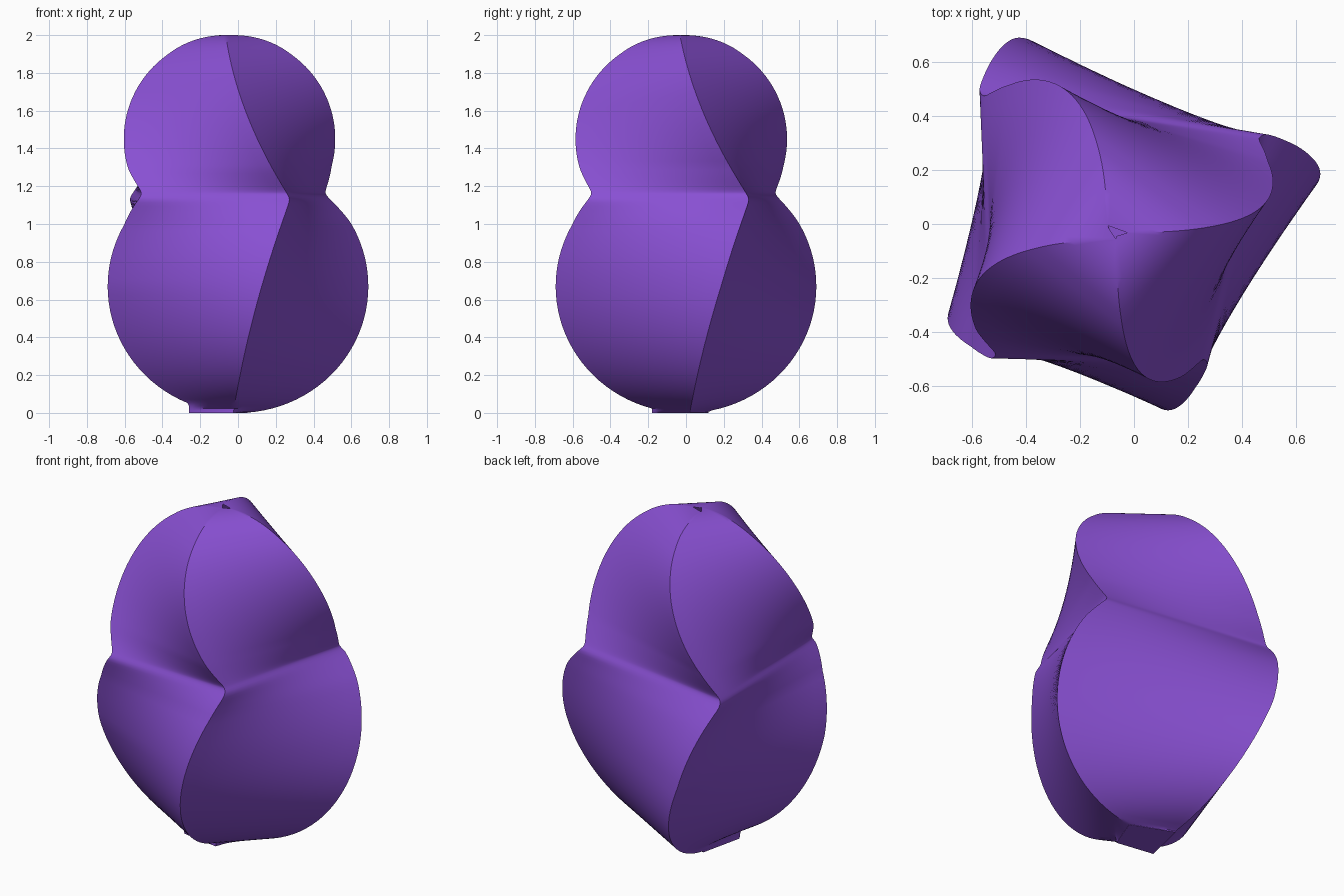
import bpy, bmesh, math
from mathutils import Vector

if "Cube" in bpy.data.objects:
    bpy.data.objects.remove(bpy.data.objects["Cube"])

LOWER_TOP, STEPS, SIDE = 1.165, 44, 12


def soft_max(a, b, k=0.03):
    return 0.5 * (a + b + math.sqrt((a - b) ** 2 + k * k)) if abs(a - b) < 0.3 else max(a, b)


def reach(z):
    # two stacked round lobes
    low = 0.69 * math.sqrt(max(0, 1 - ((z - 0.67) / 0.67) ** 2))
    up = 0.555 * math.sqrt(max(0, 1 - ((z - 1.45) / 0.55) ** 2))
    return soft_max(low, up) if 1.0 < z < 1.35 else max(low, up)


def sway(z):
    # sideways swing of each corner edge, strongest at the waist
    u = 2 - z
    upper = -0.065 + 0.144 * u + 0.292 * u * u
    lower = -0.025 + 0.161 * z + 0.095 * z * z
    return -soft_max(-upper, -lower, 0.015)


def spread(z):
    if z < 0.67:
        return 0.75 + 0.25 * z / 0.67
    return 1.0 if z < 1.15 else 1.0 - 0.45 * ((z - 1.15) / 0.85) ** 1.3


# front, right, back, left corners: upper shift, sway offset, base foot reach
CORNERS = [(0.03, 0.0, 0.18), (-0.04, 0.06, 0.05), (-0.02, 0.30, 0.12), (0.05, 0.225, 0.26)]


def corner(i, z):
    shift, offset, foot = CORNERS[i]
    blend = min(1, max(0, (z - 1.0) / 0.3))
    r = max(reach(z), foot if z < 0.3 else 0) + shift * blend
    if z > 1.9:
        r += 0.015 * (z - 1.9) / 0.1
    t = sway(z) + offset * spread(z)
    # quarter turns of (sway, -reach)
    return Vector([(t, -r), (r, t), (-t, r), (-r, -t)][i] + (z,))


# levels packed towards the two poles
levels = [LOWER_TOP * (1 - math.cos(math.pi * k / STEPS)) / 2 for k in range(STEPS)]
levels += [LOWER_TOP + (2 - LOWER_TOP) * (1 - math.cos(math.pi * k / STEPS)) / 2 for k in range(STEPS + 1)]

# gourd shell: straight-sided square rings joined into a skin, open at the top
bm = bmesh.new()
rings = []
for z in levels:
    c = [corner(i, z) for i in range(4)]
    rings.append([bm.verts.new(c[i].lerp(c[(i + 1) % 4], s / SIDE))
                  for i in range(4) for s in range(SIDE)])
n = 4 * SIDE
for a, b in zip(rings, rings[1:]):
    for j in range(n):
        k = (j + 1) % n
        bm.faces.new((a[j], a[k], b[k], b[j]))
bm.faces.new(rings[0][::-1])

mesh = bpy.data.meshes.new("gourd_shell")
bm.to_mesh(mesh)
bm.free()
shell = bpy.data.objects.new("gourd_shell", mesh)
bpy.context.collection.objects.link(shell)

purple = bpy.data.materials.new("purple")
purple.diffuse_color = (0.25, 0.08, 0.65, 1)
purple.use_nodes = True
purple.node_tree.nodes["Principled BSDF"].inputs["Base Color"].default_value = purple.diffuse_color
mesh.materials.append(purple)

bpy.context.view_layer.objects.active = shell
shell.select_set(True)
bpy.ops.object.shade_smooth_by_angle(angle=math.radians(30))
